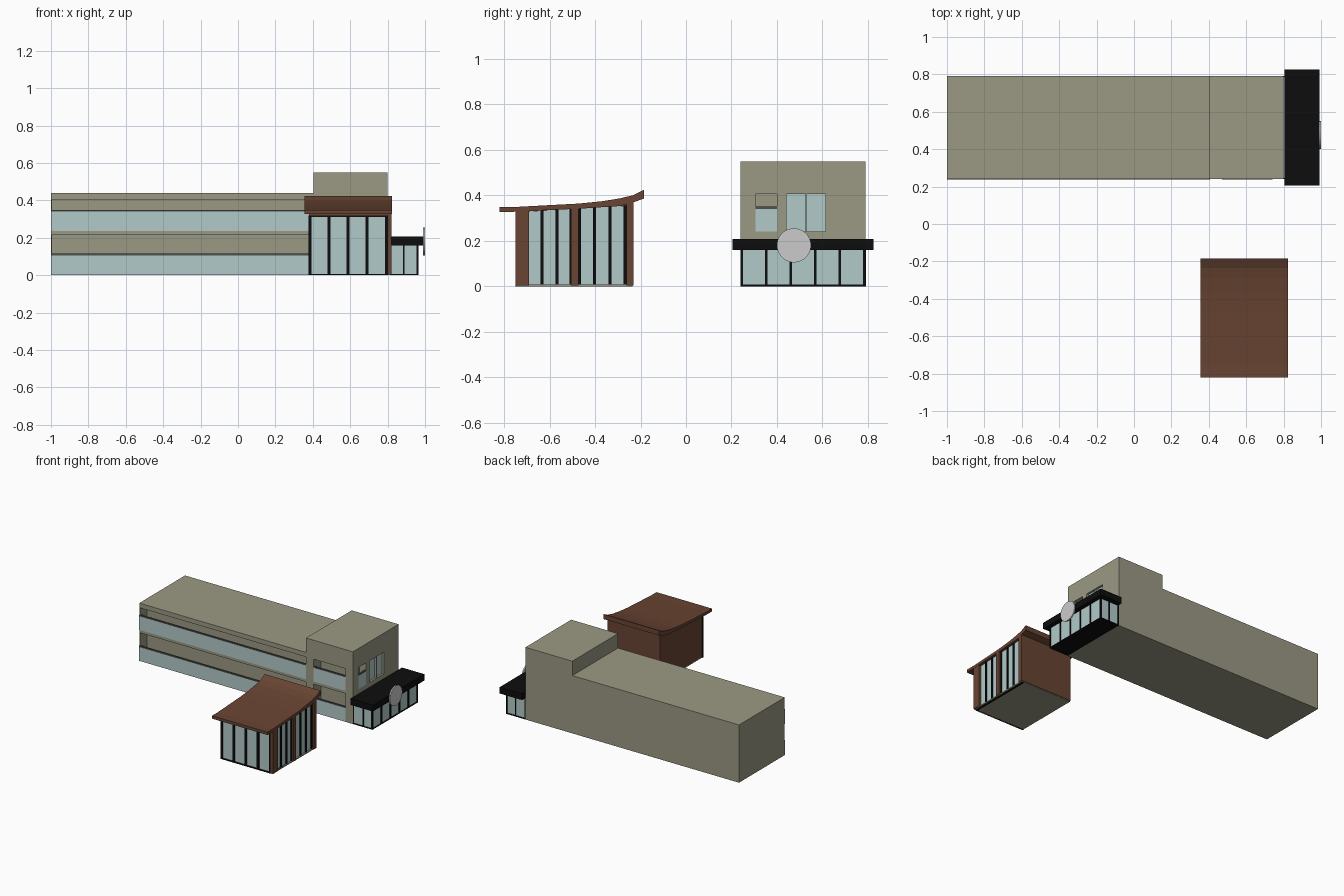
import bpy, math
from mathutils import Matrix

if "Cube" in bpy.data.objects:
    bpy.data.objects.remove(bpy.data.objects["Cube"])


def mat(name, r, g, b):
    m = bpy.data.materials.new(name)
    m.diffuse_color = (r, g, b, 1)
    m.use_nodes = True
    m.node_tree.nodes["Principled BSDF"].inputs["Base Color"].default_value = m.diffuse_color
    return m


STONE = mat("stone", 0.33, 0.32, 0.23)
GLASS = mat("pale_glass", 0.45, 0.59, 0.59)
BLACK = mat("black_metal", 0.004, 0.004, 0.004)
BROWN = mat("brown_timber", 0.14, 0.058, 0.032)
RAIL = mat("dark_rail", 0.08, 0.08, 0.075)


def mesh_obj(name, verts, faces, m):
    me = bpy.data.meshes.new(name)
    me.from_pydata(verts, [], faces)
    ob = bpy.data.objects.new(name, me)
    bpy.context.collection.objects.link(ob)
    if m:
        me.materials.append(m)
    return ob


def prism(name, profile, axis, a, b, m):
    """Extrude a profile along x (profile = y,z) or y (profile = x,z)."""
    place = (lambda p, t: (t, p[0], p[1])) if axis == "x" else (lambda p, t: (p[0], t, p[1]))
    n = len(profile)
    verts = [place(p, a) for p in profile] + [place(p, b) for p in profile]
    faces = [tuple(range(n)), tuple(range(2 * n - 1, n - 1, -1))]
    faces += [(i, i + n, (i + 1) % n + n, (i + 1) % n) for i in range(n)]
    ob = mesh_obj(name, verts, faces, m)
    import bmesh
    bm = bmesh.new()
    bm.from_mesh(ob.data)
    bmesh.ops.recalc_face_normals(bm, faces=bm.faces)
    bm.to_mesh(ob.data)
    bm.free()
    return ob


def box(name, x0, x1, y0, y1, z0, z1, m=None):
    return prism(name, [(x0, z0), (x1, z0), (x1, z1), (x0, z1)], "y", y0, y1, m)


def cut(target, *bounds):
    c = box("cutter", *bounds)
    mod = target.modifiers.new("recess", "BOOLEAN")
    mod.operation, mod.solver, mod.object = "DIFFERENCE", "EXACT", c
    bpy.context.view_layer.objects.active = target
    bpy.ops.object.modifier_apply(modifier=mod.name)
    bpy.data.objects.remove(c)


# Main block with a raised tower at the right end
hall = prism("main_block", [(-1, 0), (0.80, 0), (0.80, 0.55), (0.405, 0.55), (0.405, 0.44), (-1, 0.44)],
             "y", 0.24, 0.79, STONE)

# Recessed galleries behind glass balustrades, on the long wing and tower front
for level, (z0, top_glass, z1) in (("lower", (0.005, 0.105, 0.215)), ("upper", (0.24, 0.34, 0.405))):
    for part, x0, x1 in (("wing", -0.995, 0.405), ("tower", 0.47, 0.74)):
        cut(hall, x0, x1, 0.2, 0.325, z0, z1)
        gx = -1 if part == "wing" else x0
        box(f"{level}_{part}_balustrade", gx, x1, 0.239, 0.252, z0 - 0.004, top_glass, GLASS)
        box(f"{level}_{part}_rail", gx, x1, 0.239, 0.252, top_glass, top_glass + 0.01, RAIL)

# Tower side: gallery opening and two recessed windows
cut(hall, 0.745, 0.85, 0.305, 0.40, 0.24, 0.405)
box("side_balustrade", 0.788, 0.80, 0.305, 0.40, 0.24, 0.34, GLASS)
box("side_rail", 0.788, 0.80, 0.305, 0.40, 0.34, 0.35, RAIL)
for i, y0 in enumerate((0.443, 0.53)):
    cut(hall, 0.78, 0.85, y0, y0 + 0.083, 0.24, 0.405)
    box(f"side_window_{i}", 0.778, 0.784, y0, y0 + 0.083, 0.24, 0.405, GLASS)

# Glazed annex with mullions, canopy and blank round sign
box("annex_glass", 0.80, 0.96, 0.245, 0.785, 0.003, 0.165, GLASS)
for i in range(6):
    y = 0.245 + i * 0.108
    box(f"annex_mullion_{i}", 0.955, 0.965, y - 0.006, y + 0.006, 0, 0.165, BLACK)
for i, y in enumerate((0.24, 0.78)):
    for j, x in enumerate((0.80, 0.882, 0.957)):
        box(f"annex_side_mullion_{i}_{j}", x, x + 0.008, y, y + 0.01, 0, 0.165, BLACK)
box("annex_sill", 0.80, 0.965, 0.24, 0.79, 0, 0.007, BLACK)
box("canopy", 0.805, 0.993, 0.205, 0.825, 0.16, 0.208, BLACK)
N = 48
ring = [(0.475 + 0.075 * math.cos(2 * math.pi * i / N), 0.18 + 0.075 * math.sin(2 * math.pi * i / N)) for i in range(N)]
prism("round_sign", ring, "x", 0.990, 1.0, None)

# Pavilion: floor, solid back and left walls
box("pavilion_floor", 0.38, 0.815, -0.748, -0.235, 0, 0.008, STONE)
prism("pavilion_left_wall", [(-0.735, 0.005), (-0.23, 0.005), (-0.23, 0.375), (-0.47, 0.35), (-0.735, 0.335)],
      "x", 0.38, 0.395, BROWN)
box("pavilion_back_wall", 0.38, 0.80, -0.245, -0.23, 0.005, 0.375, BROWN)

# Pavilion front glazing
box("front_glass", 0.385, 0.80, -0.742, -0.735, 0.005, 0.318, GLASS)
box("front_head", 0.38, 0.805, -0.745, -0.733, 0.315, 0.335, BROWN)
for z in (0, 0.312):
    box("front_frame_bar", 0.378, 0.80, -0.75, -0.735, z, z + 0.008, BLACK)
for i in range(5):
    x = 0.385 + i * 0.102
    box(f"front_mullion_{i}", x - 0.008, x + 0.008, -0.75, -0.735, 0, 0.32, BLACK)

# Pavilion side glazing and timber posts
prism("side_glass", [(-0.69, 0.005), (-0.26, 0.005), (-0.26, 0.355), (-0.69, 0.33)], "x", 0.795, 0.803, GLASS)
for i, y in enumerate((-0.634, -0.568, -0.505, -0.47, -0.402, -0.335, -0.268)):
    box(f"side_mullion_{i}", 0.79, 0.81, y - 0.007, y + 0.007, 0, 0.335 + 0.05 * (y + 0.69), BLACK)
box("side_sill", 0.79, 0.81, -0.74, -0.24, 0, 0.008, BLACK)
for i, (y0, y1, z) in enumerate(((-0.75, -0.69, 0.335), (-0.505, -0.473, 0.35), (-0.262, -0.23, 0.375))):
    box(f"timber_post_{i}", 0.795, 0.822, y0, y1, 0.004, z, BROWN)

# Upswept roof: slab of varying thickness from front eave to raised rear edge
path = [(-0.82, 0.327, 0.349), (-0.75, 0.328, 0.349), (-0.62, 0.335, 0.356), (-0.47, 0.341, 0.364),
        (-0.37, 0.348, 0.374), (-0.29, 0.353, 0.387), (-0.235, 0.368, 0.400), (-0.185, 0.386, 0.424)]
prism("curved_roof", [(y, b) for y, b, t in path] + [(y, t) for y, b, t in reversed(path)],
      "x", 0.355, 0.823, BROWN)
